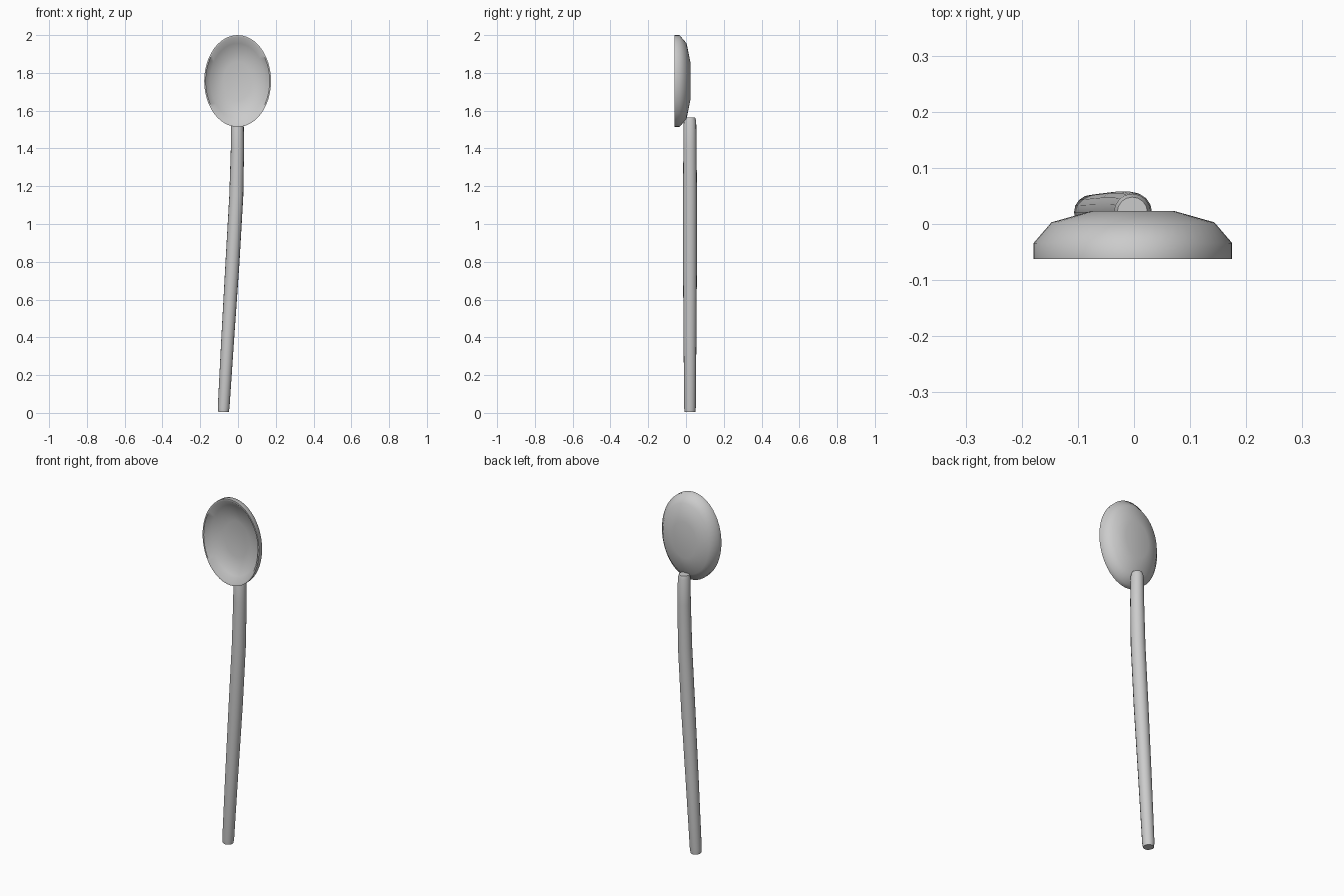
import bpy, bmesh
from math import cos, sin, pi

if "Cube" in bpy.data.objects:
    bpy.data.objects.remove(bpy.data.objects["Cube"])


def loft(name, rings, close_start=True, close_end=True, angle=40):
    """Skin a list of vertex rings and cap the ends."""
    bm = bmesh.new()
    loops = [[bm.verts.new(p) for p in ring] for ring in rings]
    n = len(loops[0])
    for a, b in zip(loops, loops[1:]):
        for i in range(n):
            j = (i + 1) % n
            bm.faces.new((a[i], a[j], b[j], b[i]))
    if close_start:
        bm.faces.new(loops[0])
    if close_end:
        bm.faces.new(loops[-1])
    bmesh.ops.recalc_face_normals(bm, faces=bm.faces)
    mesh = bpy.data.meshes.new(name)
    bm.to_mesh(mesh)
    bm.free()
    obj = bpy.data.objects.new(name, mesh)
    bpy.context.collection.objects.link(obj)
    bpy.ops.object.select_all(action='DESELECT')
    obj.select_set(True)
    bpy.context.view_layer.objects.active = obj
    bpy.ops.object.shade_smooth_by_angle(angle=angle * pi / 180)
    return obj


# Bowl: oval profile (scale, y) from the back disc, round the rim, into the hollow
profile = [(0.42, 0.023), (0.82, 0.003), (1.0, -0.034), (1.0, -0.062),
           (0.96, -0.062), (0.82, -0.030), (0.42, -0.008)]
N = 48
loft("spoon_bowl", [[(-0.002 + 0.177 * s * cos(2 * pi * i / N), y,
                      1.757 + 0.243 * s * sin(2 * pi * i / N)) for i in range(N)]
                    for s, y in profile], angle=50)

# Handle: gently bent tapered rod (z, x, radius)
path = [(0.005, -0.077, 0.028), (0.03, -0.076, 0.031), (0.4, -0.054, 0.034),
        (0.8, -0.029, 0.037), (1.15, -0.009, 0.037), (1.4, -0.003, 0.035),
        (1.545, -0.003, 0.033), (1.565, -0.003, 0.027)]
M = 16
rings = []
for k, (z, x, r) in enumerate(path):
    a, b = path[max(k - 1, 0)], path[min(k + 1, len(path) - 1)]
    slope = (b[1] - a[1]) / (b[0] - a[0])
    rings.append([(x + r * cos(2 * pi * i / M), 0.021 + r * sin(2 * pi * i / M),
                   z - slope * r * cos(2 * pi * i / M)) for i in range(M)])
loft("spoon_handle", rings)
